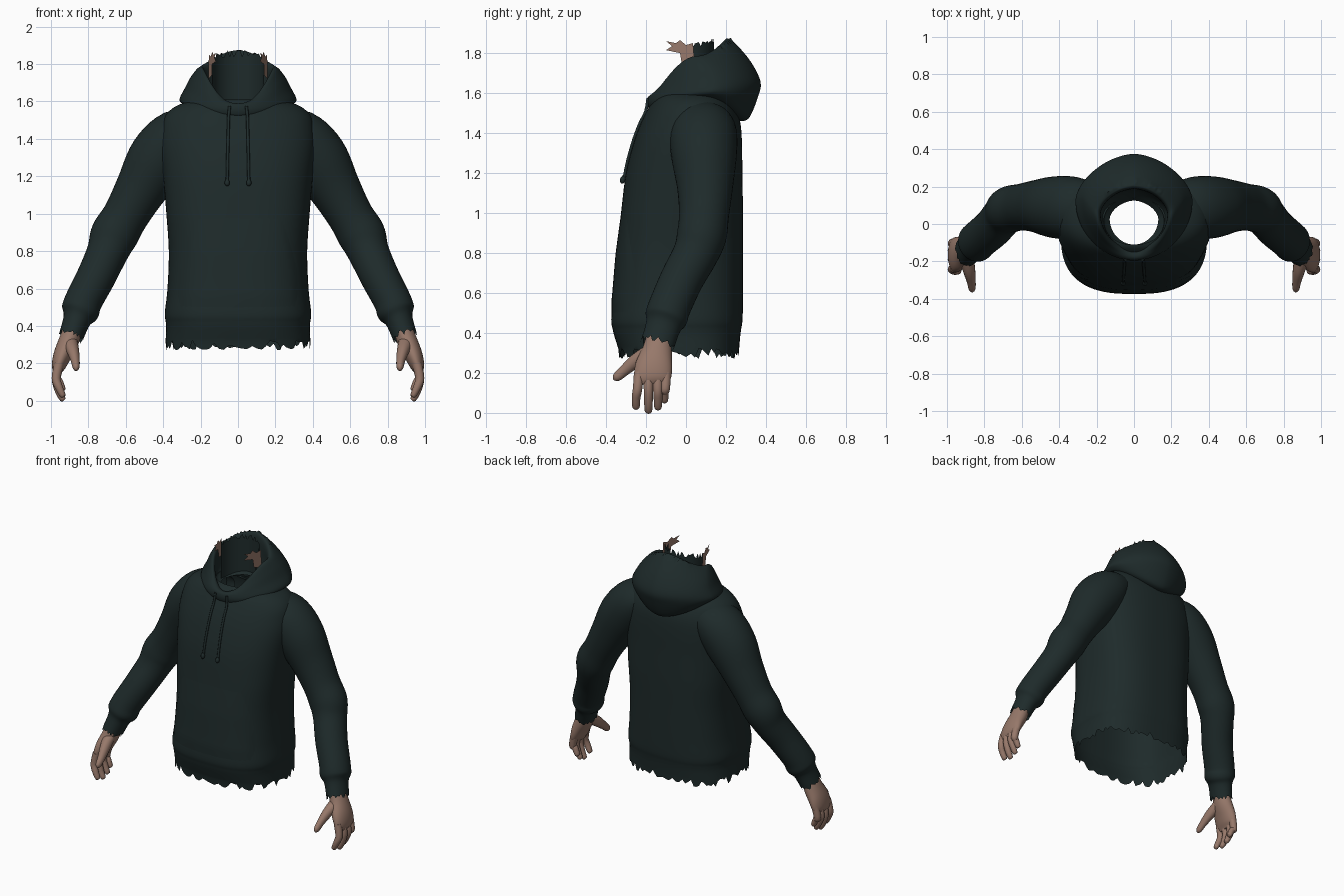
import bpy, bmesh, math, random
from mathutils import Vector
from mathutils.bvhtree import BVHTree

random.seed(4)
cube = bpy.data.objects.get("Cube")
if cube:
    bpy.data.objects.remove(cube)


def material(name, rgb):
    m = bpy.data.materials.new(name)
    m.use_nodes = True
    m.diffuse_color = (*rgb, 1)
    m.node_tree.nodes["Principled BSDF"].inputs["Base Color"].default_value = (*rgb, 1)
    return m


CLOTH = material("dark green cloth", (0.013, 0.0235, 0.0235))
SKIN = material("skin", (0.31, 0.19, 0.145))


def finish(name, bm, mat, angle=50):
    bmesh.ops.recalc_face_normals(bm, faces=bm.faces)
    me = bpy.data.meshes.new(name)
    bm.to_mesh(me)
    bm.free()
    me.materials.append(mat)
    ob = bpy.data.objects.new(name, me)
    bpy.context.collection.objects.link(ob)
    bpy.ops.object.select_all(action="DESELECT")
    ob.select_set(True)
    bpy.context.view_layer.objects.active = ob
    bpy.ops.object.shade_smooth_by_angle(angle=math.radians(angle))


def spline(stations, steps):
    """Catmull-Rom interpolation of any tuples."""
    out = []
    last = len(stations) - 1
    for i in range(last):
        p = [stations[min(max(i + k, 0), last)] for k in (-1, 0, 1, 2)]
        for j in range(steps):
            t = j / steps
            out.append([0.5 * (2 * b + (c - a) * t + (2 * a - 5 * b + 4 * c - d) * t * t
                               + (3 * b - a - 3 * c + d) * t ** 3) for a, b, c, d in zip(*p)])
    return out + [list(stations[-1])]


def loft(rings, caps=False):
    bm = bmesh.new()
    rows = [[bm.verts.new(p) for p in r] for r in rings]
    n = len(rows[0])
    for a, b in zip(rows, rows[1:]):
        for i in range(n):
            bm.faces.new((a[i], a[(i + 1) % n], b[(i + 1) % n], b[i]))
    if caps:
        bm.faces.new(rows[0])
        bm.faces.new(rows[-1])
    return bm


def body_ring(x, yf, yb, zf, zs, zb, power, back_power, middle=0.5, n=112):
    """Loop with separate front, side and back heights and roundness."""
    ring = []
    yc = yf + (yb - yf) * middle
    for i in range(n):
        a = 2 * math.pi * i / n
        s, c = math.sin(a), math.cos(a)
        e = 2 / (power if c > 0 else back_power)
        px = math.copysign(abs(s) ** e, s) * x
        py = yc + abs(c) ** e * ((yf if c > 0 else yb) - yc)
        pz = zs + ((zf if c > 0 else zb) - zs) * c * c
        ring.append(Vector((px, py, pz)))
    return ring


def tube(name, stations, mat, side=1, steps=4, n=32, ragged=0.0, caps=True):
    """Sweep of elliptical sections: x, y, z, radius across, radius in depth."""
    st = spline(stations, steps)
    rings = []
    for i, (x, y, z, ra, rb) in enumerate(st):
        t = (Vector(st[min(i + 1, len(st) - 1)][:3]) - Vector(st[max(i - 1, 0)][:3])).normalized()
        u = Vector((0, 1, 0)).cross(t).normalized()
        v = t.cross(u)
        ring = []
        for k in range(n):
            a = 2 * math.pi * k / n
            p = Vector((x, y, z)) + u * ra * math.cos(a) + v * rb * math.sin(a)
            if ragged and i == len(st) - 1:
                p += t * random.uniform(-ragged, ragged)
            ring.append(Vector((p.x * side, p.y, p.z)))
        rings.append(ring)
    finish(name, loft(rings, caps), mat)


# Torso: open shell with a gathered hem and a torn lower edge
torso_profile = [  # z, half width, front, back
    (0.31, 0.388, -0.335, 0.265), (0.38, 0.384, -0.357, 0.271), (0.42, 0.386, -0.367, 0.276),
    (0.47, 0.391, -0.374, 0.283), (0.6, 0.377, -0.362, 0.285), (0.8, 0.37, -0.345, 0.285),
    (1.0, 0.383, -0.325, 0.285), (1.2, 0.4, -0.3, 0.282), (1.35, 0.415, -0.262, 0.28),
    (1.45, 0.41, -0.225, 0.272), (1.52, 0.39, -0.19, 0.25), (1.57, 0.34, -0.16, 0.22),
    (1.6, 0.26, -0.13, 0.18), (1.61, 0.16, -0.11, 0.14)]
torso_rings = []
for z, x, f, b in spline(torso_profile, 5):
    power = 2.7 - 0.9 * max(0, z - 1)
    torso_rings.append(body_ring(x, f, b, z, z, z, power, power))
for p in torso_rings[0]:
    p.z += random.uniform(-0.04, 0.015)
torso_bm = loft(torso_rings)
surface = BVHTree.FromBMesh(torso_bm)
finish("torso", torso_bm, CLOTH)


def front_y(x, z):
    hit = surface.ray_cast(Vector((x, -2, z)), Vector((0, 1, 0)))[0]
    return hit.y if hit else -0.2


# Front pouch pocket with slanted openings, blending into the torso at the top
bm = bmesh.new()
COLS, ROWS = 24, 20
grid = []
for r in range(ROWS + 1):
    z = 0.49 + 0.51 * r / ROWS
    half = 0.33 - 0.09 * max(0, (z - 0.68) / 0.32)
    lift = 0.008 * min(1, (ROWS - r) / 8, r / 3)
    row = []
    for c in range(COLS + 1):
        x = half * (2 * c / COLS - 1)
        y = front_y(x, z) + (0.002 if c in (0, COLS) else 0.001 - lift)
        row.append(bm.verts.new((x, y, z)))
    grid.append(row)
for a, b in zip(grid, grid[1:]):
    for c in range(COLS):
        bm.faces.new((a[c], a[c + 1], b[c + 1], b[c]))
finish("pouch_pocket", bm, CLOTH)

# Lowered hood: outer roll, sloping rim, lining down to the neck
hood_profile = [  # half width, front, back, front z, side z, back z
    (0.26, -0.18, 0.27, 1.52, 1.57, 1.46), (0.3, -0.19, 0.315, 1.53, 1.59, 1.475),
    (0.312, -0.195, 0.36, 1.555, 1.615, 1.58), (0.285, -0.19, 0.372, 1.58, 1.67, 1.66),
    (0.25, -0.175, 0.315, 1.59, 1.735, 1.77), (0.205, -0.155, 0.225, 1.585, 1.785, 1.865),
    (0.18, -0.135, 0.19, 1.565, 1.76, 1.85), (0.175, -0.125, 0.18, 1.53, 1.63, 1.68),
    (0.13, -0.11, 0.125, 1.51, 1.57, 1.59)]
hood_rings = [body_ring(*s, 1.95, 1.75, 0.58) for s in spline(hood_profile, 5)]
for p in hood_rings[25]:
    if p.y > 0.16:
        p.z += random.uniform(-0.01, 0.015)
finish("hood", loft(hood_rings), CLOTH, 70)

# Torn collar standing inside the back of the hood
bm = bmesh.new()
rows = []
for i in range(41):
    a = math.pi * (i / 40 * 1.04 - 0.02)
    x, y = 0.138 * math.cos(a), 0.01 + 0.13 * math.sin(a)
    rows.append([bm.verts.new((x, y, z)) for z in
                 (1.57, 1.72, 1.82 + 0.03 * math.sin(a) + random.uniform(-0.012, 0.025))])
for a, b in zip(rows, rows[1:]):
    for k in range(2):
        bm.faces.new((a[k], b[k], b[k + 1], a[k + 1]))
finish("neck_collar", bm, CLOTH)

sleeve_path = [
    (0.17, 0.08, 1.47, 0.08, 0.12), (0.31, 0.085, 1.415, 0.15, 0.165),
    (0.42, 0.09, 1.295, 0.166, 0.165), (0.52, 0.095, 1.13, 0.138, 0.14),
    (0.6, 0.09, 0.99, 0.122, 0.125), (0.662, 0.078, 0.885, 0.127, 0.124),
    (0.7, 0.045, 0.79, 0.11, 0.113), (0.755, -0.02, 0.67, 0.104, 0.108),
    (0.825, -0.08, 0.535, 0.1, 0.106), (0.845, -0.1, 0.475, 0.1, 0.106),
    (0.862, -0.115, 0.43, 0.074, 0.088), (0.892, -0.142, 0.345, 0.066, 0.085)]
palm_path = [
    (0.88, -0.135, 0.39, 0.05, 0.06), (0.908, -0.145, 0.31, 0.054, 0.075),
    (0.94, -0.16, 0.24, 0.048, 0.092), (0.96, -0.167, 0.18, 0.036, 0.092),
    (0.965, -0.167, 0.145, 0.018, 0.075)]
fingers = {  # base y, tip y, tip z
    "index": (-0.235, -0.25, 0.028), "middle": (-0.188, -0.188, 0.008),
    "ring": (-0.142, -0.14, 0.025), "little": (-0.1, -0.108, 0.06)}
scrap_outline = [(0.045, 1.72), (-0.02, 1.74), (-0.03, 1.8), (-0.1, 1.815), (-0.07, 1.835),
                 (-0.1, 1.86), (-0.05, 1.85), (-0.03, 1.865), (0.0, 1.84), (0.035, 1.85)]

for label, side in (("left", 1), ("right", -1)):
    # Sleeve with gathered cuff
    tube(label + "_sleeve", sleeve_path, CLOTH, side, 5, 40, ragged=0.016, caps=False)

    # Hand
    tube(label + "_palm", palm_path, SKIN, side)
    for finger, (y0, y1, z1) in fingers.items():
        tip = Vector((0.937, y1, z1))
        tube(f"{label}_{finger}_finger", [
            (0.956, y0, 0.2, 0.026, 0.026), (0.972, (y0 + y1) / 2, 0.12, 0.024, 0.024),
            (0.958, y1, z1 + 0.045, 0.021, 0.022), (*tip, 0.016, 0.018),
            (tip.x - 0.005, y1, z1 - 0.008, 0.004, 0.004)], SKIN, side, n=14)
    tube(label + "_thumb", [
        (0.898, -0.175, 0.31, 0.042, 0.037), (0.882, -0.245, 0.265, 0.033, 0.036),
        (0.87, -0.305, 0.215, 0.024, 0.028), (0.866, -0.347, 0.178, 0.018, 0.022),
        (0.866, -0.361, 0.165, 0.004, 0.005)], SKIN, side, n=16)

    # Torn neck skin
    bm = bmesh.new()
    bm.faces.new([bm.verts.new((side * (0.146 + y * 0.28), y, z)) for y, z in scrap_outline])
    finish(label + "_neck_scrap", bm, SKIN)

    # Drawstring with knotted end
    cord = []
    for k in range(9):
        z = 1.555 - 0.048 * k
        x = 0.05 + 0.001 * k
        cord.append((x, front_y(x, z) - 0.006, z, 0.008, 0.008))
    cord[0] = (0.045, -0.19, 1.575, 0.008, 0.008)
    x, y, z = cord[-1][:3]
    tube(label + "_drawstring", cord, CLOTH, side, 3, 10)
    tube(label + "_drawstring_knot", [
        (x, y - 0.003, z + 0.015, 0.006, 0.006), (x, y - 0.006, z, 0.013, 0.013),
        (x, y - 0.008, z - 0.015, 0.012, 0.012), (x, y - 0.008, z - 0.024, 0.004, 0.004)],
        CLOTH, side, 3, 12)
